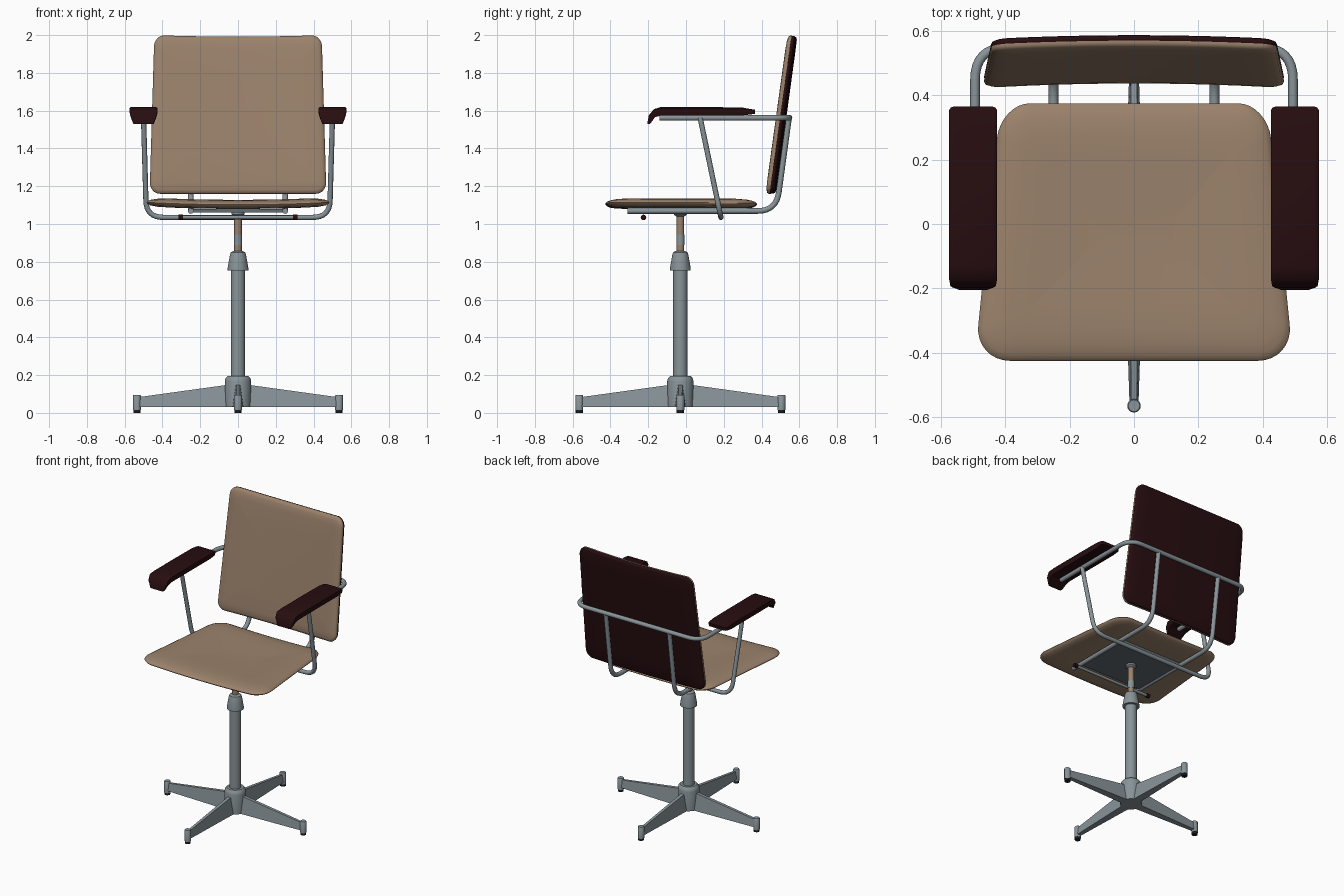
import bpy, bmesh, math
from mathutils import Vector

if "Cube" in bpy.data.objects:
    bpy.data.objects.remove(bpy.data.objects["Cube"])

CY = -0.03  # y of the pedestal axis


def material(name, rgb):
    m = bpy.data.materials.new(name)
    m.diffuse_color = (*rgb, 1)
    m.use_nodes = True
    m.node_tree.nodes["Principled BSDF"].inputs["Base Color"].default_value = m.diffuse_color
    return m


TAN = material("tan_upholstery", (0.33, 0.225, 0.15))
MAROON = material("dark_maroon", (0.02, 0.004, 0.005))
GREY = material("grey_metal", (0.25, 0.295, 0.315))
BLACK = material("black_rubber", (0.012, 0.012, 0.012))
SLATE = material("slate_plate", (0.12, 0.15, 0.17))


def finish(ob, mat, angle=40):
    ob.data.materials.clear()
    ob.data.materials.append(mat)
    bpy.ops.object.select_all(action='DESELECT')
    ob.select_set(True)
    bpy.context.view_layer.objects.active = ob
    bpy.ops.object.shade_smooth_by_angle(angle=math.radians(angle))
    return ob


def mesh_object(name, bm, mat, angle=40):
    bmesh.ops.recalc_face_normals(bm, faces=bm.faces)
    me = bpy.data.meshes.new(name)
    bm.to_mesh(me)
    bm.free()
    ob = bpy.data.objects.new(name, me)
    bpy.context.collection.objects.link(ob)
    return finish(ob, mat, angle)


def loft(bm, rings):
    """Bridge closed rings of equal length and cap both ends."""
    vs = [[bm.verts.new(p) for p in r] for r in rings]
    n = len(vs[0])
    for a, b in zip(vs, vs[1:]):
        for i in range(n):
            bm.faces.new((a[i], a[(i + 1) % n], b[(i + 1) % n], b[i]))
    bm.faces.new(vs[0])
    bm.faces.new(vs[-1])


def lathe(name, profile, mat, x=0, y=CY, n=28):
    bm = bmesh.new()
    loft(bm, [[(x + r * math.cos(2 * math.pi * i / n), y + r * math.sin(2 * math.pi * i / n), z)
               for i in range(n)] for r, z in profile])
    return mesh_object(name, bm, mat)


def tube(name, pts, radius, mat, fillet=0.0):
    """Round tube along a path with filleted corners."""
    pts = [Vector(p) for p in pts]
    path = [pts[0]]
    for a, b, c in zip(pts, pts[1:], pts[2:]):
        p, q = b + (a - b).normalized() * fillet, b + (c - b).normalized() * fillet
        for i in range(9):
            t = i / 8
            path.append(p * (1 - t) ** 2 + b * 2 * t * (1 - t) + q * t * t)
    path.append(pts[-1])
    cu = bpy.data.curves.new(name, 'CURVE')
    cu.dimensions = '3D'
    cu.bevel_depth = radius
    cu.bevel_resolution = 4
    cu.use_fill_caps = True
    sp = cu.splines.new('POLY')
    sp.points.add(len(path) - 1)
    for s, p in zip(sp.points, path):
        s.co = (*p, 1)
    ob = bpy.data.objects.new(name, cu)
    bpy.context.collection.objects.link(ob)
    bpy.ops.object.select_all(action='DESELECT')
    ob.select_set(True)
    bpy.context.view_layer.objects.active = ob
    bpy.ops.object.convert(target='MESH')
    return finish(bpy.context.object, mat)


def pad(name, half_lo, half_hi, length, radius, layers, place, mat):
    """Rounded, tapered panel: layers are (inset, depth), place maps (u, v, depth)."""
    def outline(inset):
        out, h, r = [], length / 2 - inset, max(radius - inset * 0.6, 0.005)
        w = 0.5 - inset
        corners = [(w - r, h - r, 0), (r - w, h - r, 90), (r - w, r - h, 180), (w - r, r - h, 270)]
        arcs = [[(cx + r * math.cos(math.radians(s + 90 * k / 8)), cy + r * math.sin(math.radians(s + 90 * k / 8)))
                 for k in range(9)] for cx, cy, s in corners]
        for a, b in zip(arcs, arcs[1:] + arcs[:1]):
            out += a
            out += [tuple(Vector(a[-1]).lerp(Vector(b[0]), k / 10)) for k in range(1, 10)]
        res = []
        for x, y in out:
            t = y / length + 0.5
            res.append((x * 2 * (half_lo + (half_hi - half_lo) * t), y))
        return res
    bm = bmesh.new()
    loft(bm, [[place(u, v, d) for u, v in outline(i)] for i, d in layers])
    return mesh_object(name, bm, mat, 60)


# Pedestal
lathe("base_hub", [(0.07, 0.03), (0.07, 0.165), (0.066, 0.183), (0.055, 0.195)], GREY)
lathe("column", [(0.038, 0.18), (0.038, 0.78)], GREY)
lathe("column_collar", [(0.055, 0.755), (0.055, 0.765), (0.043, 0.835), (0.038, 0.85), (0.025, 0.857)], GREY)
lathe("lift_post", [(0.02, 0.84), (0.02, 1.06)], TAN)
lathe("post_ring", [(0.0215, 0.89), (0.0215, 0.945)], GREY)
lathe("seat_socket", [(0.022, 1.04), (0.034, 1.05), (0.034, 1.075)], GREY)

# Four tapered legs with feet
for i in range(4):
    a = math.radians(90 * i)
    d, s = Vector((math.cos(a), math.sin(a), 0)), Vector((-math.sin(a), math.cos(a), 0))
    bm = bmesh.new()
    rings = []
    for r, wb, wt, zt in ((0.03, 0.03, 0.012, 0.152), (0.53, 0.014, 0.009, 0.083)):
        c = Vector((0, CY, 0)) + d * r
        rings.append([c + s * w + Vector((0, 0, z)) for w, z in
                      ((-wb, 0.03), (wb, 0.03), (wt, zt), (-wt, zt))])
    loft(bm, rings)
    mesh_object("base_leg", bm, GREY, 20)
    fx, fy = d.x * 0.535, CY + d.y * 0.535
    lathe("foot", [(0.021, 0.015), (0.021, 0.092), (0.018, 0.096)], GREY, fx, fy, 16)
    lathe("foot_pad", [(0.019, 0), (0.019, 0.016)], BLACK, fx, fy, 16)

# Seat cushion
pad("seat", 0.495, 0.415, 0.80, 0.11,
    [(0.3, 0.0), (0.15, -0.022), (0.06, -0.021), (0.02, -0.015), (0.004, -0.006), (0, 0.0),
     (0.004, 0.006), (0.02, 0.014), (0.05, 0.021), (0.1, 0.026), (0.18, 0.024), (0.3, 0.02), (0.385, 0.018)][1:],
    lambda u, v, d: (u, v - 0.025, 1.102 + d + 0.013 * (u / 0.49) ** 2), TAN)


# Backrest cushion and shell
def back(u, v, d):
    z = 1.58 + v - (0.008 * (1 - (u / 0.45) ** 2) if v > 0.35 else 0)
    return (u, 0.43 + (z - 1.16) * 0.137 + d - 0.013 * (u / 0.45) ** 2, z)


pad("backrest_cushion", 0.468, 0.443, 0.84, 0.06,
    [(0.4, -0.001), (0.2, 0.0), (0.06, 0.001), (0.02, 0.004), (0.005, 0.01), (0, 0.018),
     (0.001, 0.026), (0.1, 0.026), (0.25, 0.026), (0.4, 0.026)], back, TAN)
pad("backrest_shell", 0.468, 0.443, 0.838, 0.06,
    [(0.4, 0.0262), (0.2, 0.0262), (0.002, 0.0262), (0, 0.032), (0.004, 0.041), (0.015, 0.045),
     (0.1, 0.046), (0.25, 0.046), (0.4, 0.046)], back, MAROON)

# Tubular frame
tube("arm_rail", [(-0.494, -0.14, 1.562), (-0.494, 0.548, 1.562), (0.494, 0.548, 1.562), (0.494, -0.14, 1.562)],
     0.015, GREY, 0.1)
tube("arm_support", [(-0.5, 0.075, 1.562), (-0.485, 0.185, 1.035), (0.485, 0.185, 1.035), (0.5, 0.075, 1.562)],
     0.014, GREY, 0.09)
for sx in (-1, 1):
    x = 0.25 * sx
    tube("back_support", [(x, -0.31, 1.069), (x, 0.478, 1.069), (x, 0.545, 1.56)], 0.015, GREY, 0.1)
    tube("lever_tip", [(0.29 * sx, -0.225, 1.035), (0.315 * sx, -0.225, 1.035)], 0.015, MAROON)
tube("lever_rod", [(-0.3, -0.225, 1.035), (0.3, -0.225, 1.035)], 0.01, GREY)

# Under-seat plate
bm = bmesh.new()
loft(bm, [[(sx * 0.25, sy * 0.2 - 0.03, z) for sx, sy in ((-1, -1), (1, -1), (1, 1), (-1, 1))]
          for z in (1.062, 1.08)])
mesh_object("seat_plate", bm, SLATE, 20)

# Armrests with drooping front lip
prof = [(-0.205, 1.53), (-0.197, 1.575), (-0.17, 1.608), (-0.13, 1.62), (0.1, 1.62), (0.3, 1.616), (0.365, 1.605),
        (0.365, 1.583), (0.3, 1.575), (-0.13, 1.575), (-0.165, 1.565), (-0.188, 1.532)]
for sx in (-1, 1):
    bm = bmesh.new()
    rings = []
    for k, inset in ((-1, 0.012), (-0.92, 0.003), (-0.8, 0), (0.8, 0), (0.92, 0.003), (1, 0.012)):
        ring = []
        for y, z in prof:
            w = 0.075 * (1 - 0.28 * min(1, max(0, (1.60 - z) / 0.07)) ** 1.5)
            ring.append((sx * 0.5 + k * w, min(max(y, -0.205 + inset), 0.365 - inset),
                         min(z, 1.62 - inset * 0.7)))
        rings.append(ring)
    loft(bm, rings)
    mesh_object("armrest", bm, MAROON, 50)
